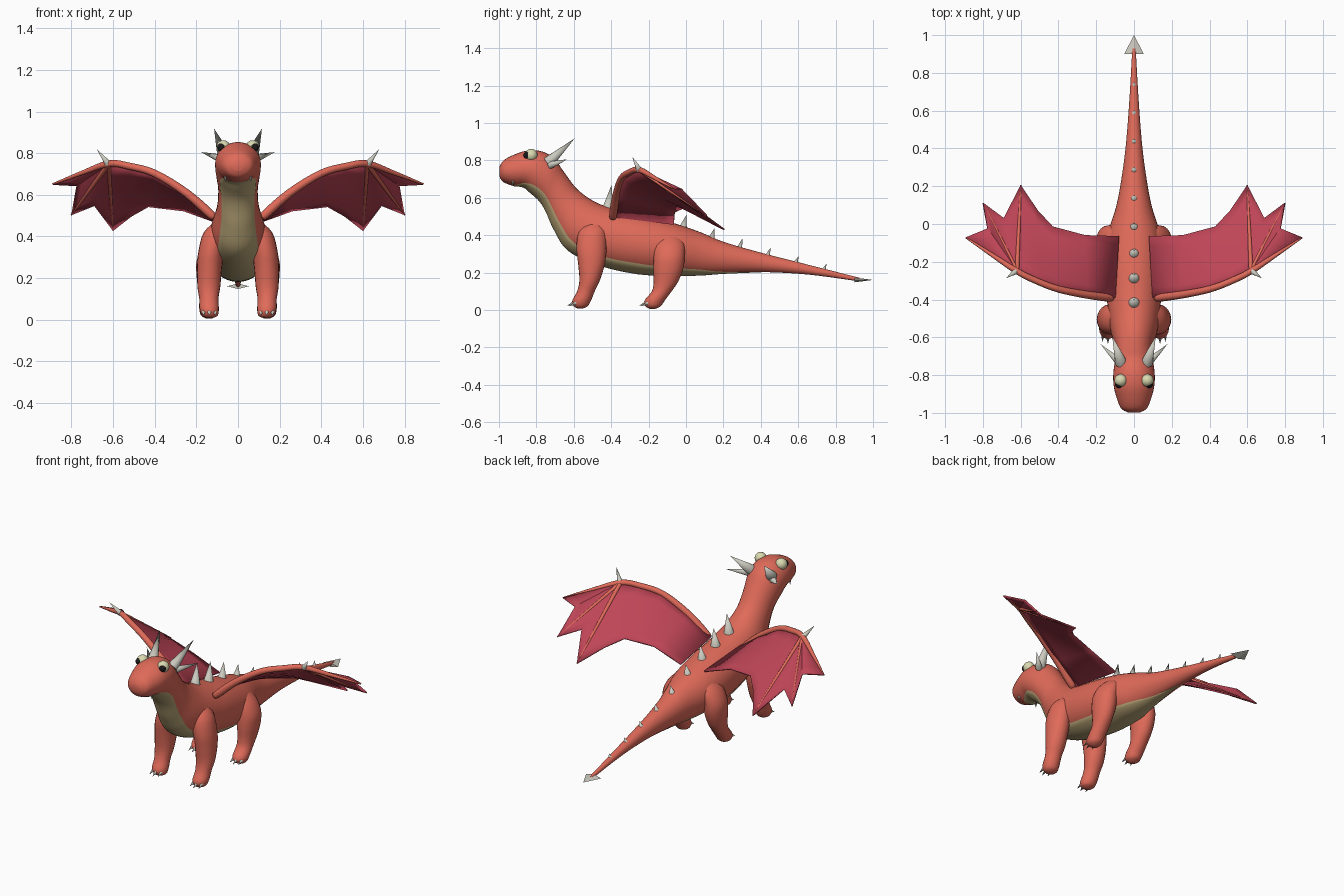
import bpy, bmesh, math
from mathutils import Vector, Matrix

if "Cube" in bpy.data.objects:
    bpy.data.objects.remove(bpy.data.objects["Cube"])


def material(name, rgb):
    m = bpy.data.materials.new(name)
    m.diffuse_color = (*rgb, 1)
    m.use_nodes = True
    m.node_tree.nodes["Principled BSDF"].inputs["Base Color"].default_value = m.diffuse_color
    return m


RED = material("coral_red", (0.74, 0.145, 0.10))
CRIMSON = material("wing_crimson", (0.52, 0.06, 0.095))
TAN = material("belly_tan", (0.50, 0.39, 0.19))
BONE = material("horn_grey", (0.60, 0.59, 0.52))
EYE = material("eye_cream", (0.70, 0.70, 0.44))
BLACK = material("pupil_black", (0.01, 0.01, 0.01))


def finish(bm, name, mat, mirror=False, angle=40):
    bmesh.ops.recalc_face_normals(bm, faces=bm.faces)
    me = bpy.data.meshes.new(name)
    bm.to_mesh(me)
    bm.free()
    me.materials.append(mat)
    ob = bpy.data.objects.new(name, me)
    bpy.context.collection.objects.link(ob)
    bpy.ops.object.select_all(action='DESELECT')
    ob.select_set(True)
    bpy.context.view_layer.objects.active = ob
    bpy.ops.object.shade_smooth_by_angle(angle=math.radians(angle))
    if mirror:
        ob.modifiers.new("mirror", 'MIRROR').use_mirror_merge = False
    return ob


def smooth_rows(rows, steps):
    """Catmull-Rom interpolation of equally long number rows."""
    out = []
    for i in range(len(rows) - 1):
        a, b, c, d = (rows[max(0, min(len(rows) - 1, i + k))] for k in (-1, 0, 1, 2))
        for s in range(steps):
            t = s / steps
            out.append([0.5 * (2 * q + (r - p) * t + (2 * p - 5 * q + 4 * r - w) * t * t
                               + (3 * q - p - 3 * r + w) * t ** 3)
                        for p, q, r, w in zip(a, b, c, d)])
    return out + [list(rows[-1])]


def skin(bm, rings, closed=True):
    vs = [[bm.verts.new(p) for p in r] for r in rings]
    n = len(vs[0])
    for a, b in zip(vs, vs[1:]):
        for i in range(n if closed else n - 1):
            j = (i + 1) % n
            bm.faces.new((a[i], a[j], b[j], b[i]))
    if closed:
        bm.faces.new(vs[0])
        bm.faces.new(vs[-1])


def loft(name, stations, mat, steps=4, seg=24, mirror=False):
    """Stations are centre, half-axis u, half-axis v."""
    rings = []
    for r in smooth_rows([[*c, *u, *v] for c, u, v in stations], steps):
        c, u, v = Vector(r[:3]), Vector(r[3:6]), Vector(r[6:])
        rings.append([c + u * math.cos(t) + v * math.sin(t)
                      for t in (2 * math.pi * k / seg for k in range(seg))])
    bm = bmesh.new()
    skin(bm, rings)
    return finish(bm, name, mat, mirror, 60)


def spike(name, base, tip, r, mirror=True, seg=14, mat=BONE):
    base, tip = Vector(base), Vector(tip)
    d = tip - base
    bm = bmesh.new()
    bmesh.ops.create_cone(bm, cap_ends=True, segments=seg, radius1=r, radius2=0, depth=d.length,
                          matrix=Matrix.Translation((base + tip) / 2)
                          @ d.to_track_quat('Z', 'Y').to_matrix().to_4x4())
    return finish(bm, name, mat, mirror)


def ball(name, c, r, mat):
    bm = bmesh.new()
    bmesh.ops.create_uvsphere(bm, u_segments=24, v_segments=16, radius=r,
                              matrix=Matrix.Translation(c))
    return finish(bm, name, mat, True)


def rod(name, pts, radii, mat=RED, steps=4):
    """Tapered round bone with blunt ends."""
    pts = [Vector(p) for p in pts]
    st = []
    for i, p in enumerate(pts):
        t = (pts[min(i + 1, len(pts) - 1)] - pts[max(i - 1, 0)]).normalized()
        u = t.cross(Vector((0, 0, 1))).normalized()
        st.append((p, u * radii[i], u.cross(t) * radii[i]))
    return loft(name, st, mat, steps, 12, True)


# Head, neck, torso and tail: top y, top z, bottom y, bottom z, half width, belly half angle
SPINE = [
    (-.998, .765, -.998, .715, .03, 0),
    (-.975, .80, -.978, .685, .068, 0),
    (-.92, .83, -.92, .663, .092, 22),
    (-.85, .852, -.87, .657, .107, 42),
    (-.77, .848, -.835, .63, .11, 55),
    (-.705, .81, -.785, .585, .104, 60),
    (-.65, .735, -.75, .53, .095, 60),
    (-.58, .645, -.705, .43, .10, 58),
    (-.48, .575, -.63, .32, .125, 52),
    (-.36, .535, -.47, .243, .142, 50),
    (-.22, .505, -.26, .195, .15, 52),
    (-.05, .46, -.06, .185, .138, 48),
    (.08, .415, .08, .187, .098, 44),
    (.20, .365, .20, .195, .073, 28),
    (.40, .307, .40, .203, .045, 3),
    (.65, .243, .65, .19, .025, 0),
    (.93, .172, .93, .153, .009, 0)]


def axes(row):
    ty, tz, by, bz, w = row[:5]
    return (Vector((0, (ty + by) / 2, (tz + bz) / 2)), Vector((w, 0, 0)),
            Vector((0, (ty - by) / 2, (tz - bz) / 2)))


loft("body", [axes(r) for r in SPINE], RED, 5, 32)

# Belly plate hugging the underside
bm = bmesh.new()
rings = []
for row in smooth_rows(SPINE[2:15], 5):
    c, u, v = axes(row)
    a = math.radians(max(row[5], 2))
    ring = []
    for k in range(17):
        f = k / 8 - 1
        s = 0.975 if abs(f) == 1 else 1.022
        ring.append(c + (u * math.sin(f * a) - v * math.cos(f * a)) * s)
    rings.append(ring)
skin(bm, rings, False)
finish(bm, "belly", TAN, angle=60)

# Legs: x, y, z, half width, half length
FRONT = [(.135, -.565, .008, .014, .014), (.135, -.563, .02, .037, .037),
         (.138, -.558, .05, .046, .05), (.14, -.535, .10, .046, .047),
         (.14, -.515, .16, .055, .055), (.137, -.505, .25, .06, .072),
         (.128, -.505, .33, .062, .08), (.10, -.50, .42, .064, .075),
         (.07, -.49, .48, .03, .04)]
REAR = [(.14, -.178, .006, .014, .014), (.14, -.176, .02, .037, .04),
        (.14, -.168, .05, .046, .054), (.14, -.13, .10, .046, .053),
        (.14, -.108, .15, .051, .065), (.14, -.095, .22, .06, .08),
        (.135, -.09, .29, .062, .083), (.10, -.09, .36, .06, .08),
        (.06, -.09, .42, .03, .04)]
for name, leg in (("front", FRONT), ("rear", REAR)):
    loft(name + "_leg", [((x, y, z), (rx, 0, 0), (0, ry, 0)) for x, y, z, rx, ry in leg],
         RED, 4, 20, True)
    x, y = leg[2][0], leg[2][1] - leg[2][4]
    for k in (-1, 0, 1):
        b = y + .012 + .012 * abs(k)
        spike(name + "_claw", (x + .026 * k, b, .04), (x + .03 * k, b - .04, .022), .011, seg=10)

# Back spikes shrinking toward the tail: y, base z, tip z, radius
for y, z, tip, r in ((-.41, .54, .67, .033), (-.28, .51, .63, .032), (-.15, .475, .575, .03),
                     (-.01, .435, .508, .026), (.14, .375, .437, .023), (.29, .325, .382, .02),
                     (.44, .285, .333, .018), (.59, .25, .288, .016), (.74, .212, .248, .014)):
    spike("back_spike", (0, y - .01, z - .012), (0, y + .012, tip), r, False)

# Tail spade
bm = bmesh.new()
bmesh.ops.create_cone(bm, cap_ends=True, segments=4, radius1=.052, radius2=0, depth=.1,
                      matrix=Matrix.Translation((0, .95, .161)) @ Matrix.Diagonal((1, 1, .25, 1))
                      @ Matrix.Rotation(-math.pi / 2, 4, 'X'))
finish(bm, "tail_spade", BONE, angle=20)

# Horns, eyes and fangs
spike("horn", (.068, -.735, .79), (.115, -.595, .918), .032)
spike("side_horn", (.085, -.725, .775), (.178, -.635, .806), .02)
ball("eye", (.07, -.828, .828), .034, EYE)
ball("pupil", (.08, -.848, .828), .0205, BLACK)
spike("fang", (.06, -.925, .69), (.062, -.927, .662), .008, seg=8)

# Wing membrane: leading edge paired with scalloped trailing edge
WRIST, TIP = (.62, -.25, .75), (.89, -.072, .652)
FINGERS = ((.6, .205, .43), (.8, .11, .505))
LEAD = [(.1, -.39, .5), (.25, -.375, .61), (.4, -.345, .703), (.52, -.30, .735)] + [WRIST] * 5
TRAIL = [(.08, -.065, .46), (.26, -.06, .525), (.43, -.015, .545), (.51, .07, .50), FINGERS[0],
         (.69, .03, .55), FINGERS[1], (.775, -.025, .645), TIP]
bm = bmesh.new()
skin(bm, [[Vector(a).lerp(Vector(b), k / 6) for k in range(7)] for a, b in zip(LEAD, TRAIL)], False)
bmesh.ops.remove_doubles(bm, verts=bm.verts, dist=1e-5)
wing = finish(bm, "wing_membrane", CRIMSON, True)
sol = wing.modifiers.new("thickness", 'SOLIDIFY')
sol.thickness, sol.offset = .009, 0

# Wing bones and wrist spike
rod("wing_arm", [(.115, -.392, .49), (.13, -.39, .505), (.25, -.375, .61), (.4, -.345, .703),
                 (.52, -.30, .737), WRIST, (.75, -.165, .705), TIP],
    [.008, .021, .02, .018, .017, .016, .011, .004])
for f in FINGERS:
    mid = Vector(WRIST).lerp(Vector(f), .5)
    rod("wing_finger", [WRIST, mid, f], [.012, .009, .004])
spike("wrist_spike", (.625, -.25, .75), (.677, -.287, .818), .016)
